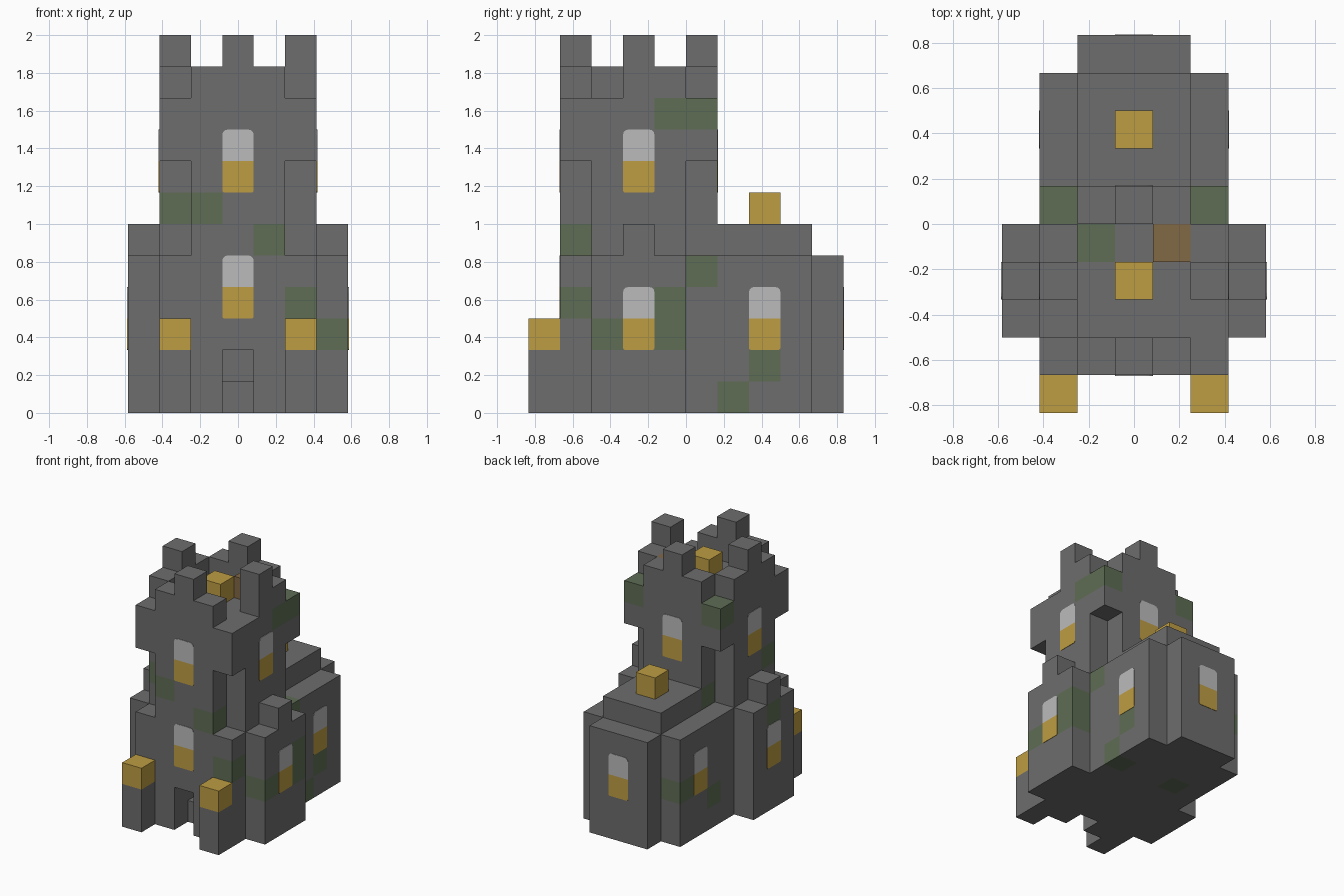
import bpy, bmesh, math
from mathutils import Vector, Matrix

if "Cube" in bpy.data.objects:
    bpy.data.objects.remove(bpy.data.objects["Cube"])

U = 1 / 6  # one block


def material(name, r, g, b):
    m = bpy.data.materials.new(name)
    m.use_nodes = True
    m.diffuse_color = (r, g, b, 1)
    m.node_tree.nodes["Principled BSDF"].inputs["Base Color"].default_value = (r, g, b, 1)
    return m


STONE = material("grey stone", 0.153, 0.153, 0.153)
MOSS = material("mossy stone", 0.112, 0.153, 0.089)
GOLD = material("gold glow", 0.515, 0.337, 0.056)
PALE = material("pale glass", 0.5, 0.5, 0.5)
WOOD = material("brown wood", 0.22, 0.138, 0.06)


def box(xs, ys, zs):
    """Block cells in inclusive ranges; y and z cells start at their index, x cells are centred."""
    return {(x, y, z) for x in range(xs[0], xs[1] + 1)
            for y in range(ys[0], ys[1] + 1) for z in range(zs[0], zs[1] + 1)}


def both(cells):
    return cells | {(-x, y, z) for x, y, z in cells}


# Stone parts
doorway = {(0, -4, 0), (0, -4, 1), (0, -3, 1)}
parts = {
    "nave": box((-2, 2), (0, 3), (0, 4)),
    "nave_roof": box((-1, 1), (1, 3), (5, 5)),
    "apse": box((-1, 1), (4, 4), (0, 4)),
    "tower_base": box((-2, 2), (-4, -1), (0, 4)) - doorway,
    "tower_shaft": box((-2, 2), (-3, -1), (5, 7)) | box((-1, 1), (-4, 0), (5, 7)),
    "tower_head": box((-2, 2), (-4, 0), (8, 9)),
    "parapet": (both(box((2, 2), (-3, -1), (10, 10))) | box((-1, 1), (-4, -4), (10, 10))
                | box((-1, 1), (0, 0), (10, 10))) - {(2, -3, 10)},
    "merlons": both({(2, -2, 11)}) | {(0, -4, 11), (0, 0, 11)},
    "left_transept": box((3, 3), (-3, -1), (0, 4)) | {(3, -2, 5)},
    "right_transept": box((-3, -3), (-3, -1), (0, 4)) | {(-3, -2, 5)},
    "gate_posts": both(box((2, 2), (-5, -5), (0, 1))),
    # Lamps and chest
    "gate_lamps": both({(2, -5, 2)}),
    "roof_lamp": {(0, 2, 6)},
    "tower_lamp": {(0, -2, 10)},
    "chest": {(1, -1, 10)},
}
base_colour = {"gate_lamps": GOLD, "roof_lamp": GOLD, "tower_lamp": GOLD, "chest": WOOD}

# Blocks overgrown with moss
mossy = {
    (-2, -4, 6), (-2, -3, 6), (-1, -4, 6), (1, -4, 5), (2, -4, 3), (3, -3, 2),
    (3, -1, 2), (3, -1, 3), (2, 0, 4), (2, 1, 0), (2, 2, 1),
    (2, -1, 9), (2, 0, 9), (-2, 0, 9), (-1, -1, 9),
    (-2, 3, 2), (-2, 1, 1), (-3, -2, 4), (-1, 0, 5), (-1, 1, 0),
}
solid = set().union(*parts.values())


def finish(name, bm, mats):
    mesh = bpy.data.meshes.new(name)
    bm.to_mesh(mesh)
    bm.free()
    for m in mats:
        mesh.materials.append(m)
    ob = bpy.data.objects.new(name, mesh)
    bpy.context.collection.objects.link(ob)
    return ob


def build_part(name, cells):
    """Make the outer faces of a group of blocks, then merge flat areas of one colour."""
    bm = bmesh.new()
    for cell in sorted(cells):
        centre = Vector(cell) + Vector((0, 0.5, 0.5))
        for axis in range(3):
            for sign in (-1, 1):
                n = Vector((0, 0, 0))
                n[axis] = sign
                if tuple(int(a + b) for a, b in zip(cell, n)) in solid:
                    continue
                a = Vector((0, 0, 0))
                a[(axis + 1) % 3] = 0.5
                b = n.cross(a)
                mid = centre + n * 0.5
                corners = [mid - a - b, mid + a - b, mid + a + b, mid - a + b]
                face = bm.faces.new([bm.verts.new(c * U) for c in corners])
                face.material_index = int(cell in mossy)
    bmesh.ops.remove_doubles(bm, verts=bm.verts[:], dist=0.001)
    bmesh.ops.dissolve_limit(bm, angle_limit=math.radians(1), verts=bm.verts[:],
                             edges=bm.edges[:], delimit={'MATERIAL'})
    return finish(name, bm, [base_colour.get(name, STONE), MOSS])


for part_name, part_cells in parts.items():
    build_part(part_name, part_cells)


# Windows: a gold lower pane and a pale upper pane with rounded outer corners
def pane_outline(up, r):
    pts = [(-0.5, 0), (0.5, 0)]
    for side, start in ((1, 0), (-1, 90)):
        for k in range(4):
            t = math.radians(start + 30 * k)
            pts.append((side * (0.5 - r) + r * math.cos(t), 1 - r + r * math.sin(t)))
    return [(x, up * z) for x, z in pts]


def window(name, x, y, z, turn):
    """Window whose panes meet at height z, facing the front before it is turned."""
    bm = bmesh.new()
    for index, (up, r) in enumerate(((-1, 0.07), (1, 0.17))):
        pts = pane_outline(up, r)
        if up < 0:
            pts.reverse()
        face = bm.faces.new([bm.verts.new((px * U, -0.003, pz * U)) for px, pz in pts])
        face.material_index = index
    ext = bmesh.ops.extrude_face_region(bm, geom=bm.faces[:], use_keep_orig=True)
    moved = [v for v in ext["geom"] if isinstance(v, bmesh.types.BMVert)]
    bmesh.ops.translate(bm, verts=moved, vec=(0, 0.005, 0))
    bmesh.ops.recalc_face_normals(bm, faces=bm.faces[:])
    ob = finish(name, bm, [GOLD, PALE])
    ob.matrix_world = (Matrix.Translation(Vector((x, y, z)) * U)
                       @ Matrix.Rotation(math.radians(turn), 4, 'Z'))


window("front_window", 0, -4, 4, 0)
window("tower_front_window", 0, -4, 8, 0)
window("tower_back_window", 0, 1, 8, 180)
window("apse_window", 0, 5, 3, 180)
for side_name, s in (("left", 1), ("right", -1)):
    window(side_name + "_tower_window", 2.5 * s, -1.5, 8, 90 * s)
    window(side_name + "_transept_window", 3.5 * s, -1.5, 3, 90 * s)
    window(side_name + "_nave_window", 2.5 * s, 2.5, 3, 90 * s)
